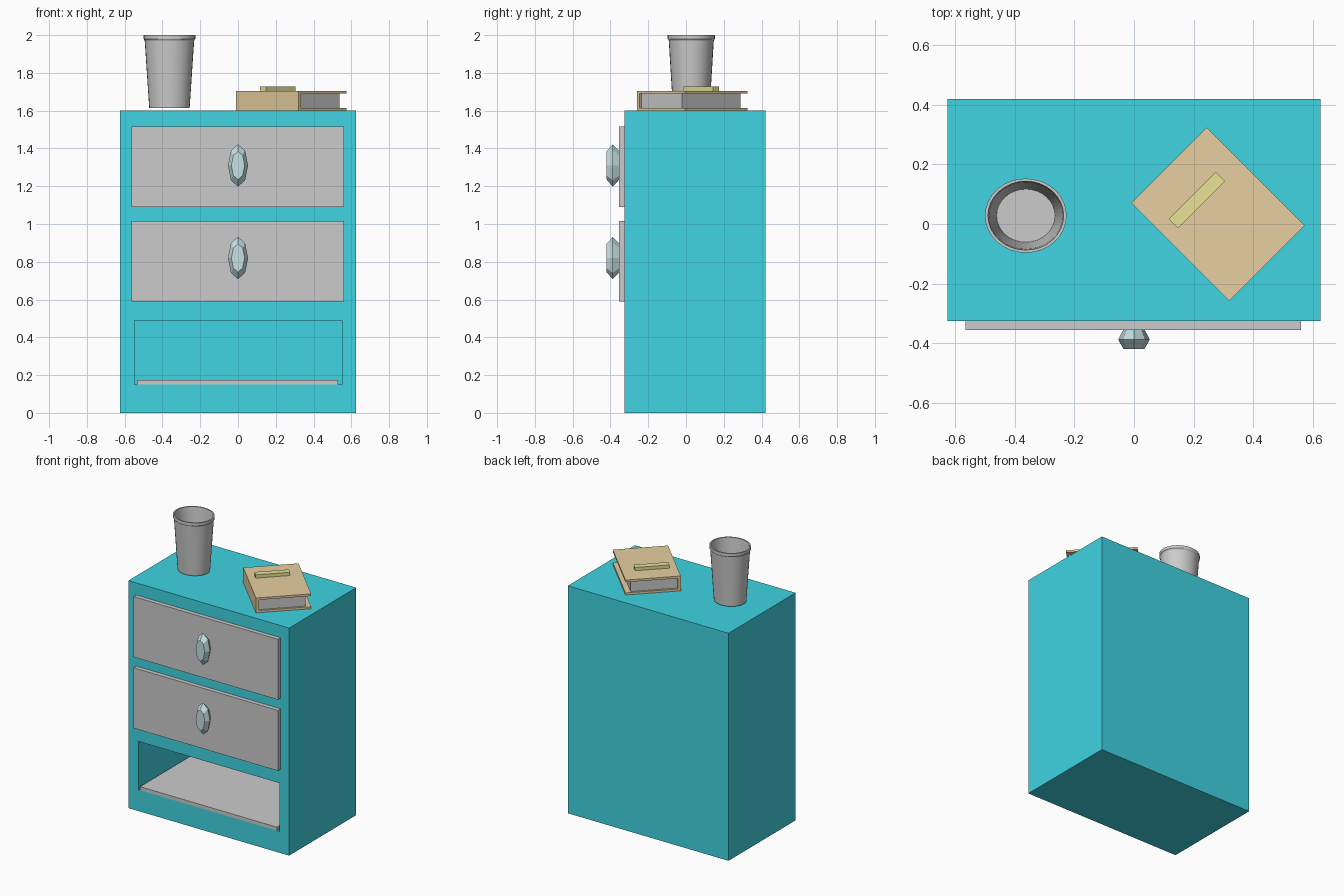
import bpy, bmesh
from math import cos, sin, pi, radians
from mathutils import Matrix, Vector

if "Cube" in bpy.data.objects:
    bpy.data.objects.remove(bpy.data.objects["Cube"])


def material(name, rgb):
    m = bpy.data.materials.new(name)
    m.diffuse_color = (*rgb, 1)
    m.use_nodes = True
    m.node_tree.nodes["Principled BSDF"].inputs["Base Color"].default_value = m.diffuse_color
    return m


TEAL = material("teal_paint", (0.05, 0.66, 0.76))
BROWN = material("book_cover", (0.80, 0.62, 0.35))
YELLOW = material("yellow_label", (0.80, 0.77, 0.31))
GLASS = material("pale_teal", (0.57, 0.75, 0.77))


def finish(name, bm, mat=None, matrix=None):
    bmesh.ops.recalc_face_normals(bm, faces=bm.faces)
    me = bpy.data.meshes.new(name)
    bm.to_mesh(me)
    bm.free()
    ob = bpy.data.objects.new(name, me)
    bpy.context.collection.objects.link(ob)
    if mat:
        me.materials.append(mat)
    if matrix:
        ob.matrix_world = matrix
    return ob


def box(name, x, y, z, mat=None, matrix=None):
    """Box from (min, max) ranges on each axis."""
    bm = bmesh.new()
    bmesh.ops.create_cube(bm, size=1)
    for v in bm.verts:
        v.co = Vector(r[0] + (c + 0.5) * (r[1] - r[0]) for r, c in zip((x, y, z), v.co))
    return finish(name, bm, mat, matrix)


def lathe(name, profile, sides, matrix, mat=None):
    """Stack of rings (radius_x, radius_y, z), capped at both ends."""
    bm = bmesh.new()
    rings = [[bm.verts.new((rx * cos(2 * pi * i / sides), ry * sin(2 * pi * i / sides), z))
              for i in range(sides)] for rx, ry, z in profile]
    for a, b in zip(rings, rings[1:]):
        for i in range(sides):
            j = (i + 1) % sides
            bm.faces.new((a[i], a[j], b[j], b[i]))
    bm.faces.new(rings[0])
    bm.faces.new(rings[-1])
    return finish(name, bm, mat, matrix)


# Cabinet body with an open compartment at the bottom
body = box("cabinet_body", (-0.625, 0.625), (-0.325, 0.42), (0, 1.6), TEAL)
cutter = box("compartment_cutter", (-0.547, 0.55), (-0.5, 0.38), (0.15, 0.49), TEAL)
cutter.hide_render = True
mod = body.modifiers.new("compartment", 'BOOLEAN')
mod.operation = 'DIFFERENCE'
mod.solver = 'EXACT'
mod.object = cutter
bpy.context.view_layer.objects.active = body
bpy.ops.object.modifier_apply(modifier=mod.name)
bpy.data.objects.remove(cutter)

# Shelf board lying in the compartment
box("shelf_board", (-0.535, 0.53), (-0.325, 0.38), (0.15, 0.175))

# Drawer fronts with faceted knobs
knob = [(0.035, 0.075, 0.0), (0.053, 0.112, 0.035), (0.035, 0.075, 0.067)]
for label, z0, zk in (("upper", 1.09, 1.31), ("lower", 0.59, 0.82)):
    box(label + "_drawer_front", (-0.565, 0.56), (-0.355, -0.324), (z0, z0 + 0.425))
    lathe(label + "_drawer_knob", knob, 8,
          Matrix.Translation((0, -0.353, zk)) @ Matrix.Rotation(radians(90), 4, 'X'), GLASS)

# Tapered cup with a rolled rim
cup_profile = [(0.107, 1.615), (0.131, 1.972), (0.137, 1.98), (0.137, 2.0),
               (0.127, 2.0), (0.123, 1.972), (0.098, 1.63)]
cup = lathe("cup", [(r, r * 0.91, z) for r, z in cup_profile], 32,
            Matrix.Translation((-0.363, 0.028, 0)))
bpy.ops.object.select_all(action='DESELECT')
cup.select_set(True)
bpy.context.view_layer.objects.active = cup
bpy.ops.object.shade_smooth_by_angle(angle=radians(30))

# Book turned 45 degrees: local x runs from spine to fore edge
turn = Matrix.Translation((0.282, 0.033, 0)) @ Matrix.Rotation(radians(45), 4, 'Z')
X, Y = (-0.179, 0.179), (-0.233, 0.233)
box("book_bottom_cover", X, Y, (1.6, 1.615), BROWN, turn)
box("book_top_cover", X, Y, (1.69, 1.705), BROWN, turn)
box("book_spine", (-0.179, -0.16), Y, (1.615, 1.69), BROWN, turn)
box("book_pages", (-0.16, 0.143), (-0.219, 0.219), (1.615, 1.69), None, turn)
box("book_label", (-0.129, 0.095), (0.062, 0.105), (1.705, 1.728), YELLOW, turn)
